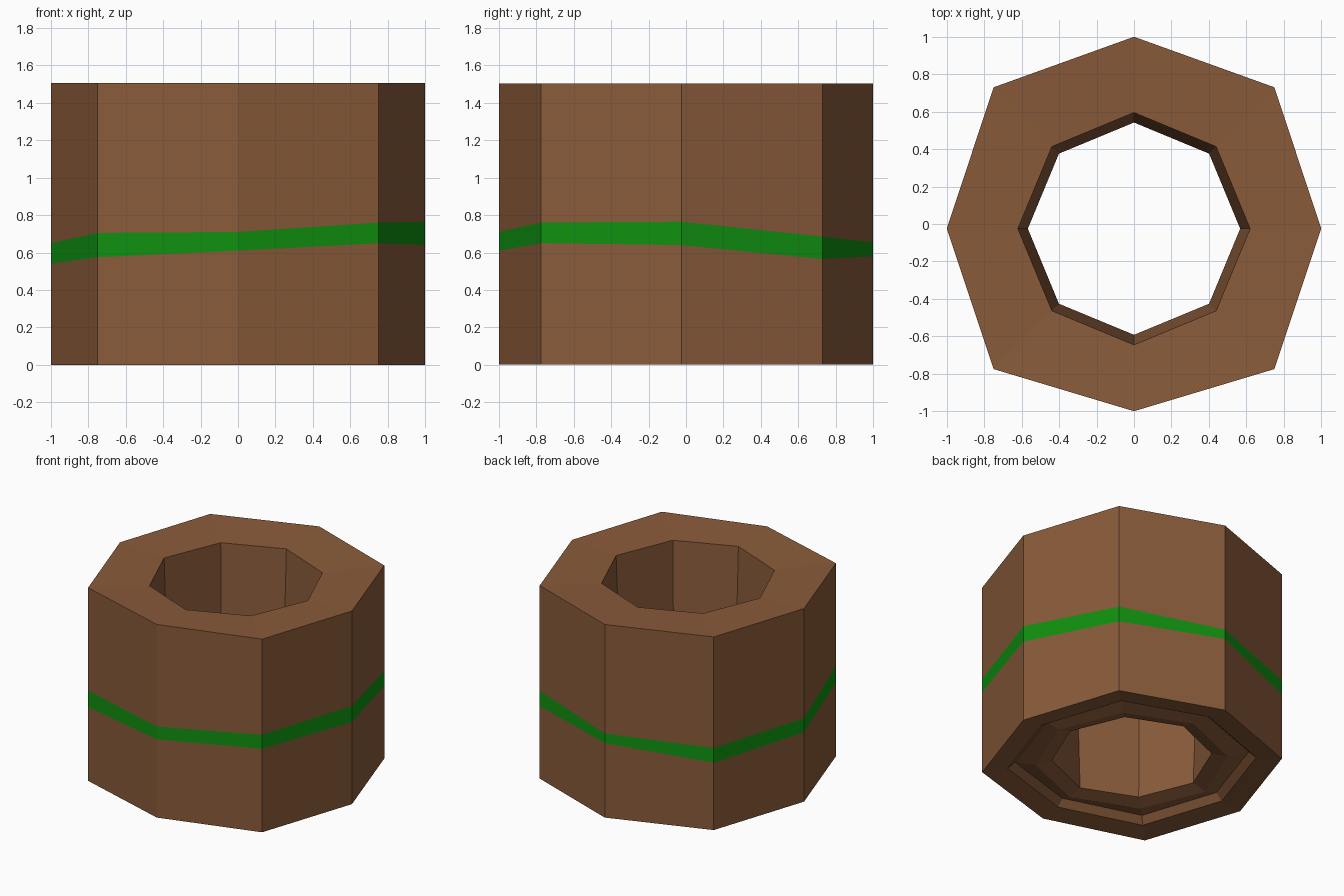
import bpy, bmesh, math

if "Cube" in bpy.data.objects:
    bpy.data.objects.remove(bpy.data.objects["Cube"])

CY = -0.025  # centre of the bore in y


def material(name, rgb):
    m = bpy.data.materials.new(name)
    m.diffuse_color = (*rgb, 1.0)
    m.use_nodes = True
    m.node_tree.nodes["Principled BSDF"].inputs["Base Color"].default_value = m.diffuse_color
    return m


brown = material("brown_clay", (0.252, 0.105, 0.042))
green = material("green_band", (0.005, 0.285, 0.005))

# Outer octagon, starting at the right corner and going anticlockwise
OUTER = [(1, -0.025), (0.75, 0.73), (0, 1), (-0.75, 0.73),
         (-1, -0.025), (-0.75, -0.775), (0, -1), (0.75, -0.775)]
# Lower and upper height of the hand-painted band at each corner
BAND = [(0.64, 0.765), (0.565, 0.685), (0.58, 0.655), (0.525, 0.64),
        (0.54, 0.65), (0.575, 0.705), (0.61, 0.71), (0.65, 0.76)]


def outer_ring(bm, z, s=1.0):
    """Outer octagon scaled about the bore; z is a number or one per corner."""
    zs = z if isinstance(z, list) else [z] * 8
    return [bm.verts.new((x * s, CY + (y - CY) * s, h))
            for (x, y), h in zip(OUTER, zs)]


def bore_ring(bm, r, z):
    """Regular octagon for the hole."""
    return [bm.verts.new((r * math.cos(i * math.pi / 4),
                          CY + r * math.sin(i * math.pi / 4), z))
            for i in range(8)]


bm = bmesh.new()
rings = [
    # outer wall with the band cut in
    outer_ring(bm, 0.0),
    outer_ring(bm, [b[0] for b in BAND]),
    outer_ring(bm, [b[1] for b in BAND]),
    outer_ring(bm, 1.505),
    # top rim sloping in slightly, then the tapered bore
    bore_ring(bm, 0.62, 1.485),
    bore_ring(bm, 0.567, 0.07),
    # stepped underside
    bore_ring(bm, 0.68, 0.04),
    outer_ring(bm, 0.07, 0.78),
    outer_ring(bm, 0.02, 0.83),
]
for k, a in enumerate(rings):
    b = rings[(k + 1) % len(rings)]
    for i in range(8):
        j = (i + 1) % 8
        f = bm.faces.new((a[i], a[j], b[j], b[i]))
        f.material_index = 1 if k == 1 else 0
bmesh.ops.recalc_face_normals(bm, faces=bm.faces)

mesh = bpy.data.meshes.new("hollow_octagonal_body")
bm.to_mesh(mesh)
bm.free()
mesh.materials.append(brown)
mesh.materials.append(green)
body = bpy.data.objects.new("hollow_octagonal_body", mesh)
bpy.context.collection.objects.link(body)
